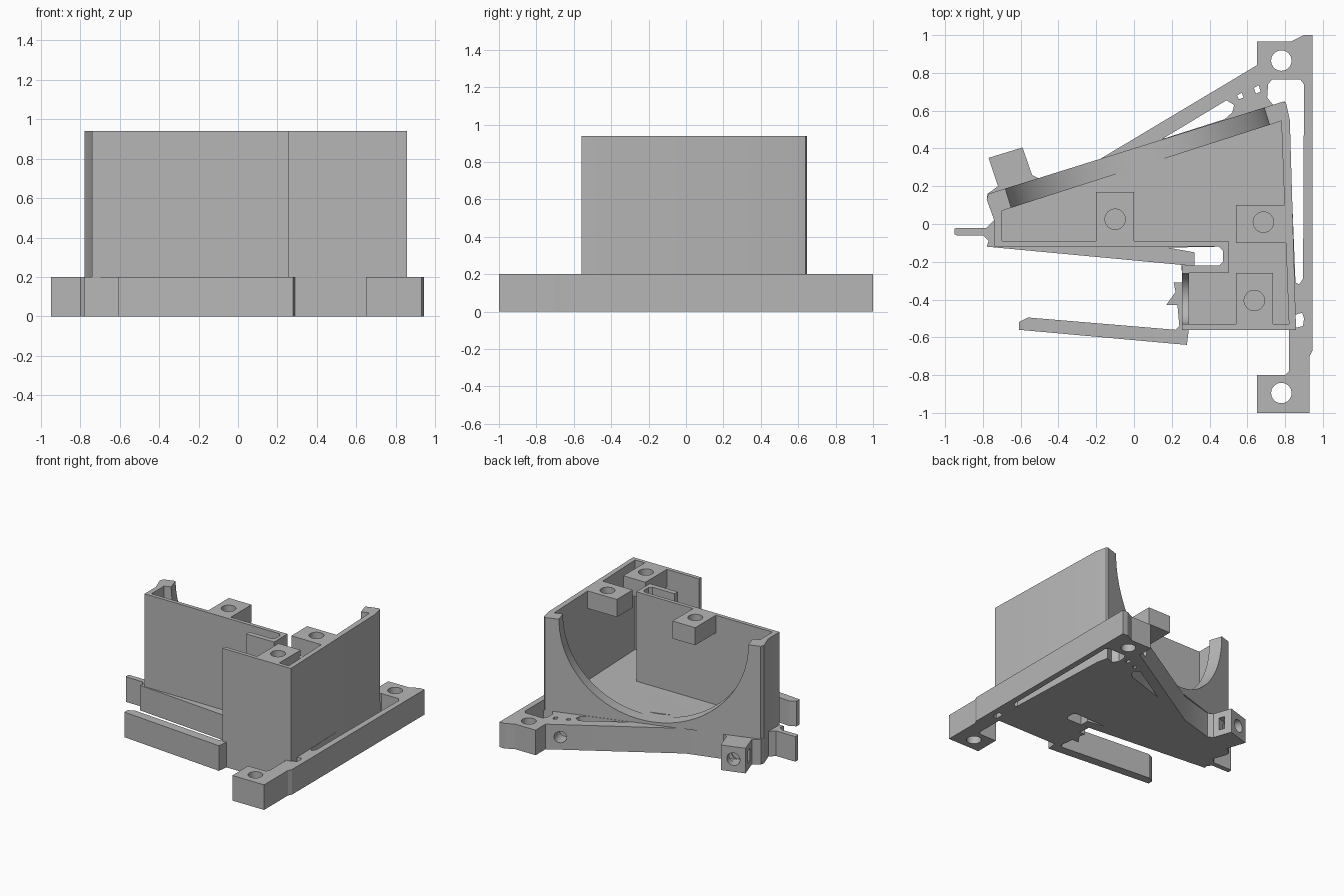
import bpy, bmesh, math
from mathutils import Matrix, Vector

if "Cube" in bpy.data.objects:
    bpy.data.objects.remove(bpy.data.objects["Cube"])

grey = bpy.data.materials.new("plain grey")
grey.use_nodes = True
grey.diffuse_color = (0.47, 0.47, 0.47, 1)
grey.node_tree.nodes["Principled BSDF"].inputs["Base Color"].default_value = (0.47, 0.47, 0.47, 1)

BASE, TOP, FLOOR = 0.2, 0.94, 0.227
ANGLE = math.atan2(0.49, 1.57)                      # slant of the back wall
NORMAL = Vector((-math.sin(ANGLE), math.cos(ANGLE), 0))


def finish(name, bm):
    bmesh.ops.recalc_face_normals(bm, faces=bm.faces)
    mesh = bpy.data.meshes.new(name)
    bm.to_mesh(mesh)
    bm.free()
    mesh.materials.append(grey)
    obj = bpy.data.objects.new(name, mesh)
    bpy.context.collection.objects.link(obj)
    return obj


def prism(name, outline, z0, z1):
    bm = bmesh.new()
    face = bm.faces.new([bm.verts.new((x, y, z0)) for x, y in outline])
    top = bmesh.ops.extrude_face_region(bm, geom=[face])["geom"]
    bmesh.ops.translate(bm, vec=(0, 0, z1 - z0),
                        verts=[v for v in top if isinstance(v, bmesh.types.BMVert)])
    return finish(name, bm)


def box(name, x0, x1, y0, y1, z0, z1):
    return prism(name, [(x0, y0), (x1, y0), (x1, y1), (x0, y1)], z0, z1)


def rod(name, centre, axis, radius, length, sides=32):
    bm = bmesh.new()
    turn = Vector(axis).to_track_quat("Z", "Y").to_matrix().to_4x4()
    bmesh.ops.create_cone(bm, cap_ends=True, segments=sides, radius1=radius, radius2=radius,
                          depth=length, matrix=Matrix.Translation(centre) @ turn)
    return finish(name, bm)


def combine(target, other, operation="DIFFERENCE"):
    mod = target.modifiers.new("combine", "BOOLEAN")
    mod.operation, mod.solver, mod.object = operation, "EXACT", other
    bpy.context.view_layer.objects.active = target
    bpy.ops.object.modifier_apply(modifier=mod.name)
    bpy.data.objects.remove(other)


# Base frame: left tab, wedge arm, slot, teeth, clip arm, rail, strut, screw block
base = prism("base_frame", [
    (-0.95, -0.055), (-0.94, -0.06), (-0.80, -0.06), (-0.77, -0.09), (-0.78, -0.12),
    (0.29, -0.22), (0.32, -0.22), (0.32, -0.15), (0.18, -0.125),
    (0.45, -0.12), (0.47, -0.14), (0.47, -0.20), (0.45, -0.22), (0.25, -0.22),
    (0.26, -0.31), (0.21, -0.31), (0.22, -0.36), (0.17, -0.43), (0.23, -0.43), (0.24, -0.54),
    (0.22, -0.56), (-0.56, -0.495), (-0.61, -0.52), (-0.61, -0.56), (0.28, -0.64), (0.29, -0.56),
    (0.82, -0.56), (0.82, -0.78), (0.80, -0.80), (0.65, -0.80), (0.65, -1.0), (0.93, -1.0),
    (0.93, -0.70), (0.945, -0.67), (0.945, 1.0), (0.90, 1.0), (0.83, 0.965), (0.65, 0.965),
    (0.65, 0.84), (-0.22, 0.32), (-0.50, 0.24), (-0.54, 0.26), (-0.59, 0.405), (-0.77, 0.35),
    (-0.72, 0.20), (-0.775, 0.16), (-0.78, 0.13), (-0.74, 0.02), (-0.78, -0.02),
    (-0.94, -0.02), (-0.95, -0.025)], 0, BASE)

openings = {
    "rail_slot": [(0.73, 0.765), (0.88, 0.765), (0.90, 0.74), (0.895, -0.29), (0.875, -0.32),
                  (0.855, -0.31), (0.82, 0.56), (0.80, 0.65), (0.74, 0.625), (0.705, 0.67), (0.71, 0.74)],
    "rail_notch": [(0.855, -0.48), (0.89, -0.47), (0.90, -0.50), (0.895, -0.54), (0.855, -0.55)],
    "strut_gap": [(0.15, 0.45), (0.49, 0.655), (0.53, 0.63), (0.52, 0.59), (0.48, 0.555)],
    "nut_window_a": [(0.545, 0.68), (0.57, 0.695), (0.58, 0.67), (0.555, 0.66)],
    "nut_window_b": [(0.635, 0.72), (0.66, 0.735), (0.67, 0.70), (0.645, 0.69)],
}
for name, outline in openings.items():
    combine(base, prism(name, outline, -0.1, BASE + 0.1))

# Mounting holes and the side screw holes
for y in (0.865, -0.895):
    combine(base, rod("mount_hole", (0.78, y, 0.1), (0, 0, 1), 0.054, 0.5))
combine(base, rod("strut_hole", (0.56, 0.78, 0.1), NORMAL, 0.045, 0.22))
combine(base, rod("block_hole", (-0.68, 0.37, 0.1), NORMAL, 0.05, 0.22))
pocket = box("block_pocket", -0.14, 0.14, -0.025, 0.025, 0.05, 0.15)
pocket.data.transform(Matrix.Translation((-0.655, 0.30, 0)) @ Matrix.Rotation(ANGLE, 4, "Z"))
combine(base, pocket)

# Housing: thin walls around an open tray
housing = prism("housing", [
    (-0.74, -0.12), (-0.74, 0.02), (-0.78, 0.13), (-0.77, 0.16), (0.79, 0.648), (0.805, 0.64),
    (0.825, 0.55), (0.858, -0.56), (0.255, -0.56), (0.255, -0.22), (0.45, -0.22), (0.47, -0.20),
    (0.47, -0.14), (0.45, -0.12)], BASE, TOP)
combine(housing, prism("cavity", [
    (-0.70, -0.09), (0.50, -0.09), (0.50, -0.26), (0.29, -0.26), (0.29, -0.53), (0.82, -0.53),
    (0.78, 0.545), (-0.70, 0.07)], FLOOR, TOP + 0.2))

# Round cradles cut in the slanted back wall and the small side wall
combine(housing, rod("back_cradle", (0.02, 0.35, TOP), NORMAL, 0.718, 0.18, 96))
combine(housing, rod("side_cradle", (0.27, -0.395, 0.4), (1, 0, 0), 0.134, 0.1, 48))
combine(housing, box("side_cradle_top", 0.22, 0.32, -0.529, -0.261, 0.4, TOP + 0.1))

# Screw bosses hanging from the rim
bosses = [(-0.20, 0.0, -0.10, 0.17, -0.10, 0.025),
          (0.54, 0.81, -0.10, 0.10, 0.685, 0.01),
          (0.54, 0.735, -0.54, -0.26, 0.637, -0.405)]
for x0, x1, y0, y1, hx, hy in bosses:
    combine(housing, box("boss", x0, x1, y0, y1, TOP - 0.14, TOP), "UNION")
    combine(housing, rod("boss_hole", (hx, hy, TOP), (0, 0, 1), 0.054, 0.24))

# Smooth round surfaces, sharp edges kept
for obj in (base, housing):
    bpy.ops.object.select_all(action="DESELECT")
    obj.select_set(True)
    bpy.context.view_layer.objects.active = obj
    bpy.ops.object.shade_smooth_by_angle(angle=math.radians(25))
